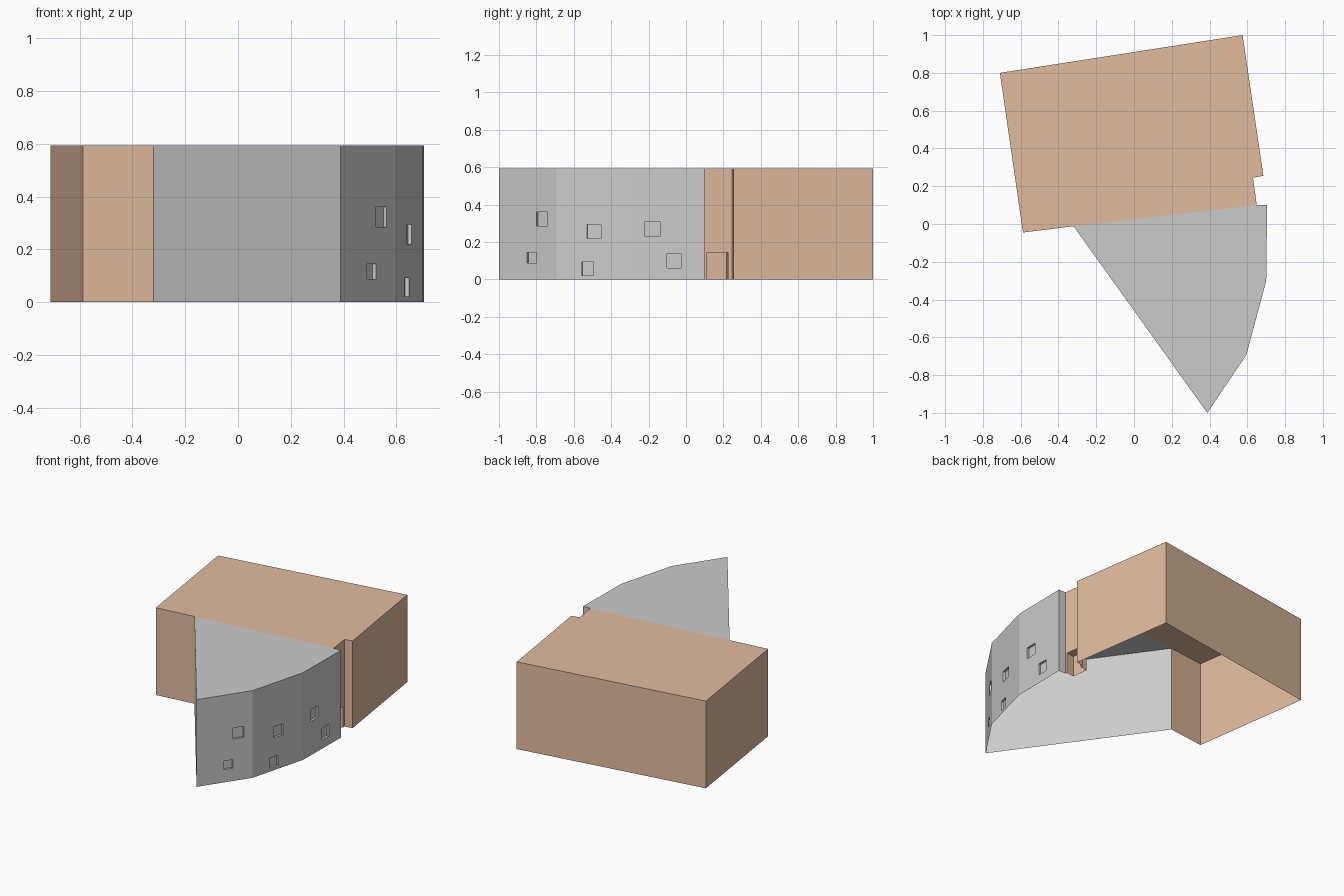
import bpy, bmesh
from mathutils import Vector

if "Cube" in bpy.data.objects:
    bpy.data.objects.remove(bpy.data.objects["Cube"])

H = 0.594


def wall(bm, p, q, holes=(), depth=0.0):
    """Upright panel p->q; holes are (y0, y1, z0, z1), recessed to the left of p->q."""
    p, q = Vector((*p, 0)), Vector((*q, 0))
    d = (q - p).normalized()
    inward = Vector((-d.y, d.x, 0)) * depth
    rects = [((a - p.y) / (q.y - p.y), (b - p.y) / (q.y - p.y), c, e) for a, b, c, e in holes]

    def quad(*pts):
        bm.faces.new([bm.verts.new(p.lerp(q, u) + Vector((0, 0, z)) + inward * k) for u, z, k in pts])

    us = sorted({0.0, 1.0, *(u for r in rects for u in r[:2])})
    zs = sorted({0.0, H, *(z for r in rects for z in r[2:])})
    for u0, u1 in zip(us, us[1:]):
        for z0, z1 in zip(zs, zs[1:]):
            um, zm = (u0 + u1) / 2, (z0 + z1) / 2
            if not any(a < um < b and c < zm < e for a, b, c, e in rects):
                quad((u0, z0, 0), (u1, z0, 0), (u1, z1, 0), (u0, z1, 0))
    for a, b, c, e in rects:
        quad((a, c, 1), (b, c, 1), (b, e, 1), (a, e, 1))
        loop = [(a, c), (b, c), (b, e), (a, e)]
        for i in range(4):
            s, t = loop[i], loop[(i + 1) % 4]
            if s[1] == t[1] == 0:      # doorway stays open at the ground
                continue
            quad((*s, 0), (*t, 0), (*t, 1), (*s, 1))


def shell(name, outline, holes, depth, color=None):
    """Open-bottomed block: walls along the outline plus a flat roof."""
    bm = bmesh.new()
    for i in range(len(outline) - 1):
        wall(bm, outline[i], outline[i + 1], holes.get(i, ()), depth)
    loop = outline[:-1] if outline[0] == outline[-1] else outline
    bm.faces.new([bm.verts.new((x, y, H)) for x, y in loop])
    bmesh.ops.remove_doubles(bm, verts=bm.verts, dist=1e-5)
    me = bpy.data.meshes.new(name)
    bm.to_mesh(me)
    bm.free()
    ob = bpy.data.objects.new(name, me)
    bpy.context.collection.objects.link(ob)
    if color:
        mat = bpy.data.materials.new(name + "_paint")
        mat.diffuse_color = color
        mat.use_nodes = True
        mat.node_tree.nodes["Principled BSDF"].inputs["Base Color"].default_value = mat.diffuse_color
        me.materials.append(mat)
    return ob


# Main brown block, with a doorway in the set-back side wall
shell("main_hall",
      [(0.65, 0.10), (0.63, 0.245), (0.685, 0.255), (0.575, 1.0),
       (-0.71, 0.80), (-0.588, -0.045), (-0.32, -0.012)],
      {0: [(0.112, 0.225, 0.0, 0.145)]}, 0.06, (0.75, 0.50, 0.345, 1))

# Grey faceted wing with scattered recessed windows
shell("curved_wing",
      [(-0.32, -0.012), (0.388, -1.0), (0.595, -0.693), (0.70, -0.30),
       (0.705, 0.10), (0.65, 0.10)],
      {1: [(-0.80, -0.74, 0.285, 0.36), (-0.85, -0.80, 0.087, 0.145)],
       2: [(-0.53, -0.455, 0.22, 0.295), (-0.557, -0.495, 0.022, 0.092)],
       3: [(-0.22, -0.14, 0.23, 0.31), (-0.102, -0.028, 0.06, 0.14)]}, 0.015)
